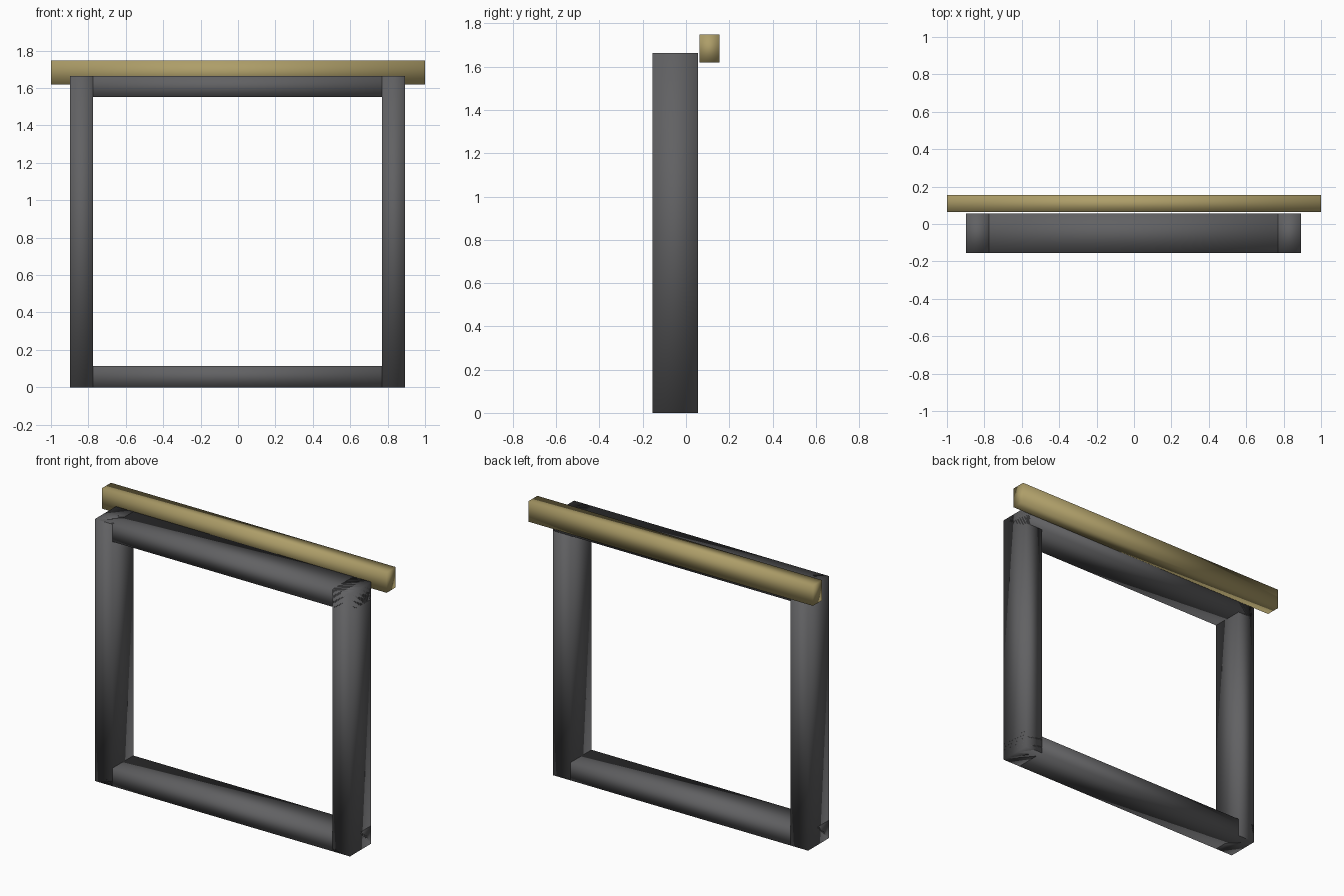
import bpy

if "Cube" in bpy.data.objects:
    bpy.data.objects.remove(bpy.data.objects["Cube"])


def material(name, rgb):
    m = bpy.data.materials.new(name)
    m.diffuse_color = (*rgb, 1)
    m.use_nodes = True
    m.node_tree.nodes["Principled BSDF"].inputs["Base Color"].default_value = m.diffuse_color
    return m


def box(name, x, y, z, mat):
    """Smooth-shaded box spanning the given (min, max) ranges."""
    bpy.ops.mesh.primitive_cube_add(size=1)
    ob = bpy.context.object
    ob.name = name
    ob.location = [(a + b) / 2 for a, b in (x, y, z)]
    ob.scale = [b - a for a, b in (x, y, z)]
    bpy.ops.object.transform_apply(location=False, rotation=False, scale=True)
    bpy.ops.object.shade_smooth()
    ob.data.materials.append(mat)
    return ob


dark = material("dark_frame", (0.12, 0.12, 0.125))
brass = material("brass", (0.42, 0.34, 0.14))

X0, X1 = -0.897, 0.894
DEPTH = (-0.154, 0.056)
TOP = 1.663

# Upright posts
box("left_post", (X0, X0 + 0.123), DEPTH, (0, TOP), dark)
box("right_post", (X1 - 0.123, X1), DEPTH, (0, TOP), dark)

# Horizontal rails, overlapping the posts at the corners
box("bottom_rail", (X0, X1), DEPTH, (0, 0.114), dark)
box("top_rail", (X0, X1), DEPTH, (TOP - 0.111, TOP), dark)

# Bar mounted behind the top
box("header_bar", (-1, 1), (0.063, 0.154), (1.619, 1.748), brass)
